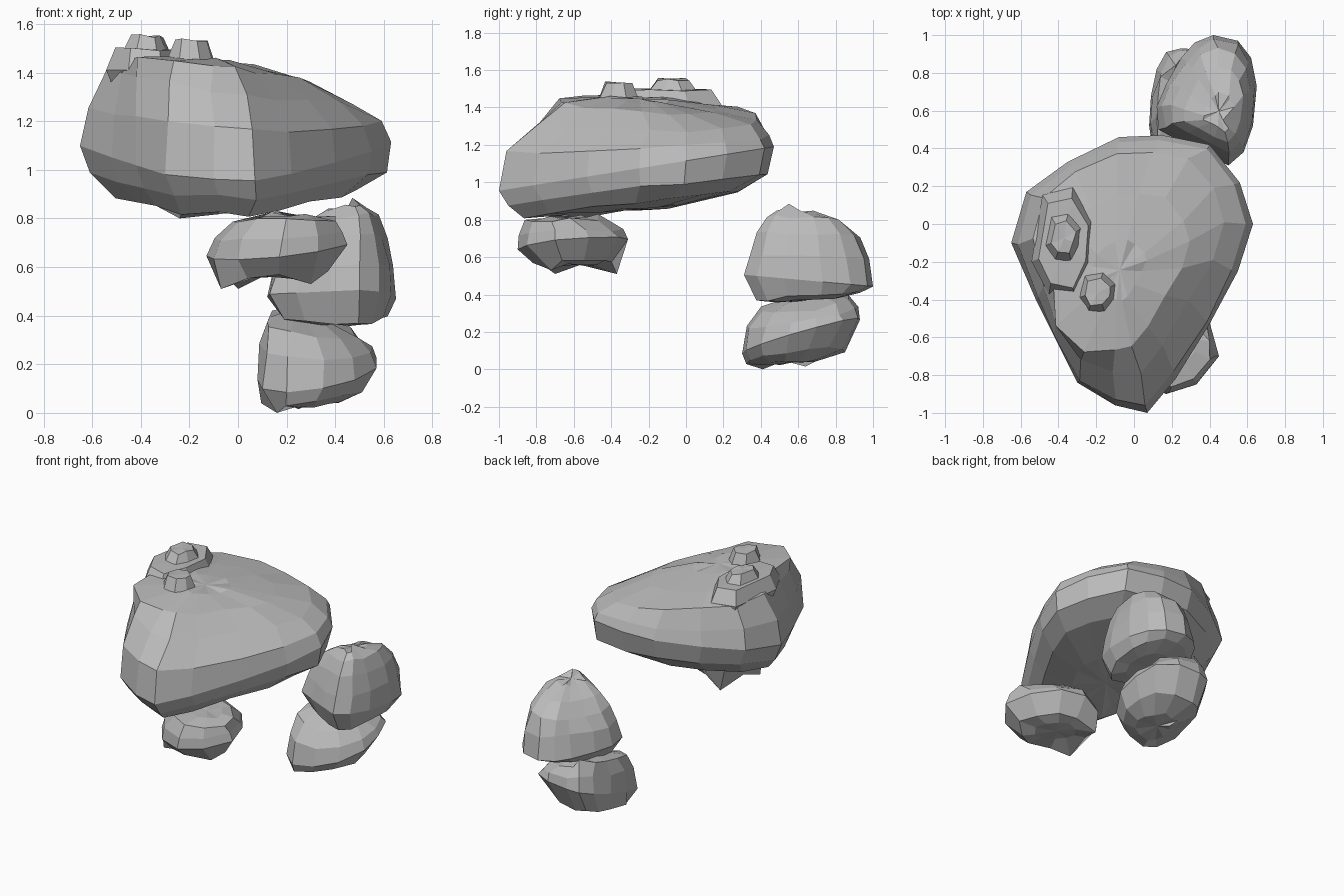
import bpy, bmesh, random
from mathutils import Vector

random.seed(4)
stone = bpy.data.materials.new("grey stone")
stone.diffuse_color = (0.5, 0.5, 0.5, 1)


def rock(name, outline, centre, rings, jitter=0.01, spikes=(), bulge=None):
    """Loft a plan outline through rings: (scale, z, tilt_x, tilt_y, shift_x, shift_y).
    bulge = (direction, amount, from_z) makes one corner of the upper rings steeper."""
    bm = bmesh.new()
    c = Vector(centre)
    loops = []
    for s, z, tx, ty, sx, sy in rings:
        loop = []
        for p in outline:
            d = Vector(p) - c
            f = s
            if bulge and z > bulge[2] and s > .4:
                w = max(0, d.normalized().dot(Vector(bulge[0]).normalized())) ** 5
                f += (1 - s) * w * bulge[1]
            d *= f
            x, y = c.x + d.x + sx, c.y + d.y + sy
            j = 0 if s >= 1 else jitter
            r = [random.uniform(-j, j) for _ in range(3)]
            loop.append(bm.verts.new((x + r[0], y + r[1],
                                      z + tx * d.x + ty * d.y + r[2])))
        loops.append(loop)
    n = len(outline)
    for a, b in zip(loops, loops[1:]):
        for i in range(n):
            k = (i + 1) % n
            bm.faces.new((a[i], a[k], b[k], b[i]))
    # close both ends with fans
    for loop in (loops[0], loops[-1]):
        mid = bm.verts.new(sum((v.co for v in loop), Vector()) / n)
        for i in range(n):
            bm.faces.new((loop[i], loop[(i + 1) % n], mid))
    # pull the nearest vertex out to each sharp corner
    for s in spikes:
        v = min(bm.verts, key=lambda q: (q.co - Vector(s)).length)
        v.co = s
    bmesh.ops.recalc_face_normals(bm, faces=bm.faces)
    me = bpy.data.meshes.new(name)
    bm.to_mesh(me)
    bm.free()
    me.materials.append(stone)
    ob = bpy.data.objects.new(name, me)
    bpy.context.collection.objects.link(ob)
    return ob


# large capping boulder, sloping down to the right, with a steep front left corner
rock("large_boulder",
     [(-.08, .46), (.15, .47), (.40, .42), (.56, .22), (.63, 0), (.55, -.25), (.40, -.53),
      (.22, -.82), (.07, -1), (-.10, -.96), (-.30, -.84), (-.42, -.6), (-.52, -.4),
      (-.65, -.1), (-.57, .17), (-.35, .33)],
     (-.02, -.25),
     [(.40, .85, .02, .09, -.03, -.08), (.78, .885, .02, .12, 0, -.03),
      (.945, .97, 0, .12, .015, .01), (1, 1.075, 0, .16, 0, 0),
      (.955, 1.215, -.06, .07, 0, .005), (.79, 1.34, -.15, .04, -.02, .06),
      (.54, 1.41, -.13, -.03, -.04, .02), (.22, 1.445, -.13, -.03, -.06, 0)],
     spikes=[(-.24, -.6, .80), (-.50, -.35, .95)], bulge=((-.75, -.66), .7, 1.2))

# broad ridge and lumps on the crown of the boulder
lump = [(-.10, .13), (.04, .15), (.13, .06), (.12, -.06), (.05, -.15), (-.07, -.14), (-.15, -.05)]


def crown(name, x, y, size, length, top, taper):
    pts = [(x + p[0] * size, y + p[1] * size * length) for p in lump]
    rock(name, pts, (x, y), [(.95, 1.30, 0, 0, .03, 0), (1, 1.41, 0, 0, 0, 0),
                             (taper, top, 0, 0, 0, 0)], .008)


crown("crown_ridge", -.37, -.10, 1.15, 1.7, 1.495, .8)
crown("crown_lump_left", -.37, -.07, .95, 1.3, 1.55, .45)
crown("crown_lump_front", -.19, -.36, .8, 1, 1.535, .6)

# small stone carrying the front of the boulder
rock("front_support_stone",
     [(.13, -.31), (.28, -.36), (.40, -.52), (.45, -.70), (.33, -.85), (.17, -.90),
      (.0, -.82), (-.10, -.68), (-.13, -.52), (-.03, -.38)],
     (.16, -.6),
     [(.42, .56, -.02, 0, -.01, .02), (.72, .57, .03, .04, 0, 0), (1, .67, .11, .1, 0, 0),
      (.92, .73, .06, .05, .01, -.01), (.72, .79, 0, 0, .03, -.04), (.35, .815, 0, 0, .05, -.03)],
     spikes=[(.0, -.37, .51), (-.07, -.70, .51), (.3, -.72, .53), (.40, -.62, .81),
             (.16, -.47, .83)])

# upper stone of the rear stack, peaked towards the front
rock("rear_upper_stone",
     [(.42, 1), (.55, .97), (.62, .88), (.65, .73), (.63, .52), (.58, .38), (.50, .31),
      (.38, .37), (.24, .44), (.13, .50), (.12, .62), (.17, .74), (.25, .88), (.32, .96)],
     (.40, .65),
     [(.45, .37, .02, .06, .02, 0), (.82, .39, .02, .08, .01, 0), (1, .475, 0, -.09, 0, 0),
      (.92, .60, 0, -.02, .01, 0), (.78, .71, .08, -.04, .02, 0),
      (.58, .795, .12, -.06, .03, -.02), (.30, .845, .10, -.08, .05, -.06)],
     spikes=[(.47, .55, .885)])

# lower stone of the rear stack, standing on the ground and tilted up to the back
rock("rear_lower_stone",
     [(.25, .93), (.40, .92), (.53, .84), (.57, .70), (.57, .55), (.48, .40), (.35, .32),
      (.20, .30), (.10, .38), (.08, .52), (.09, .68), (.12, .82), (.17, .91)],
     (.31, .61),
     [(.45, .035, .02, .05, -.02, -.06), (.82, .07, .12, .13, -.02, -.03),
      (1, .18, .08, .28, 0, 0), (.93, .275, -.10, .20, 0, .005),
      (.74, .35, -.20, .16, -.02, .02), (.36, .395, -.15, .10, -.04, .05)],
     spikes=[(.16, .41, 0), (.25, .64, .015), (.14, .78, .42), (.22, .84, .44)])
